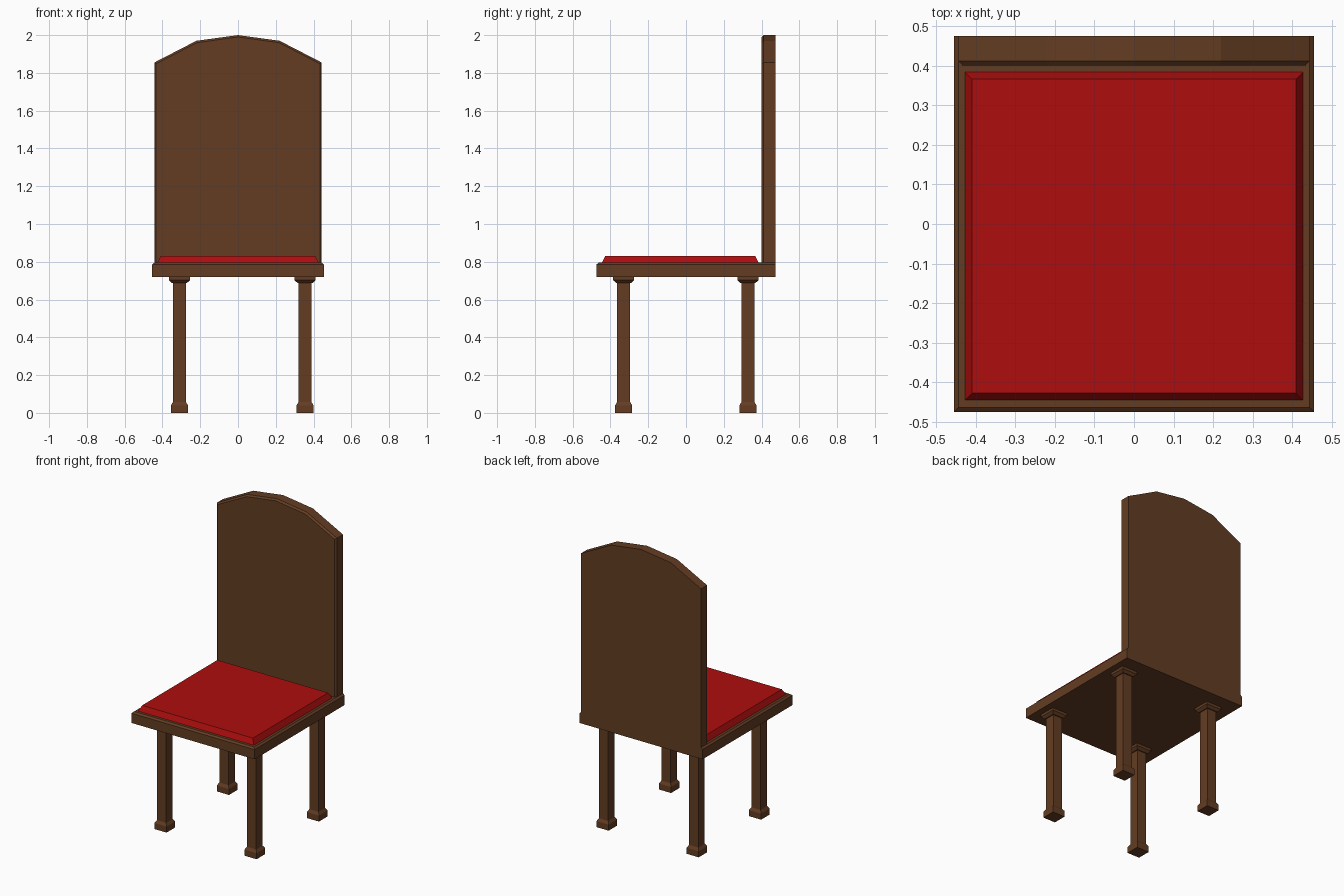
import bpy, bmesh

if "Cube" in bpy.data.objects:
    bpy.data.objects.remove(bpy.data.objects["Cube"])


def material(name, rgb):
    m = bpy.data.materials.new(name)
    m.diffuse_color = (*rgb, 1)
    m.use_nodes = True
    m.node_tree.nodes["Principled BSDF"].inputs["Base Color"].default_value = m.diffuse_color
    return m


wood = material("brown wood", (0.125, 0.046, 0.0165))
red = material("red fabric", (0.42, 0.0042, 0.0042))


def loft(name, rings, mat):
    """Join matching rings of points into a closed solid."""
    bm = bmesh.new()
    loops = [[bm.verts.new(p) for p in ring] for ring in rings]
    n = len(loops[0])
    for a, b in zip(loops, loops[1:]):
        for i in range(n):
            j = (i + 1) % n
            bm.faces.new((a[i], a[j], b[j], b[i]))
    bm.faces.new(loops[0][::-1])
    bm.faces.new(loops[-1])
    bmesh.ops.recalc_face_normals(bm, faces=bm.faces)
    me = bpy.data.meshes.new(name)
    bm.to_mesh(me)
    bm.free()
    me.materials.append(mat)
    ob = bpy.data.objects.new(name, me)
    bpy.context.collection.objects.link(ob)
    return ob


def rect(x, y0, y1, z, cx=0):
    return [(cx - x, y0, z), (cx + x, y0, z), (cx + x, y1, z), (cx - x, y1, z)]


# Seat board, chamfered on the front and sides, flush with the back panel
loft("seat", [rect(0.455, -0.475, 0.475, 0.72),
              rect(0.455, -0.475, 0.475, 0.785),
              rect(0.443, -0.463, 0.475, 0.795)], wood)

# Cushion with sloped sides
loft("cushion", [rect(0.427, -0.445, 0.384, 0.79),
                 rect(0.427, -0.445, 0.384, 0.795),
                 rect(0.409, -0.427, 0.366, 0.831)], red)


# Arched back panel with a chamfered front edge
def arch(y, inset):
    x, k = 0.443 - inset, inset
    half = [(x, 0.79), (x, 1.855 - 0.6 * k), (0.22 - 0.3 * k, 1.97 - k)]
    pts = half + [(0, 2.0 - k)] + [(-px, pz) for px, pz in reversed(half)]
    return [(px, y, pz) for px, pz in pts]


loft("back_panel", [arch(0.40, 0.01), arch(0.411, 0), arch(0.475, 0)], wood)

# Square legs with stepped feet and flared caps: (half width, height)
LEG = [(0.045, 0), (0.045, 0.04), (0.034, 0.058), (0.034, 0.688),
       (0.04, 0.688), (0.056, 0.703), (0.056, 0.721)]
for side, cx in (("left", -0.31), ("right", 0.355)):
    for end, cy in (("front", -0.33), ("back", 0.328)):
        loft(f"{end}_{side}_leg",
             [rect(w, cy - w, cy + w, z, cx) for w, z in LEG], wood)
